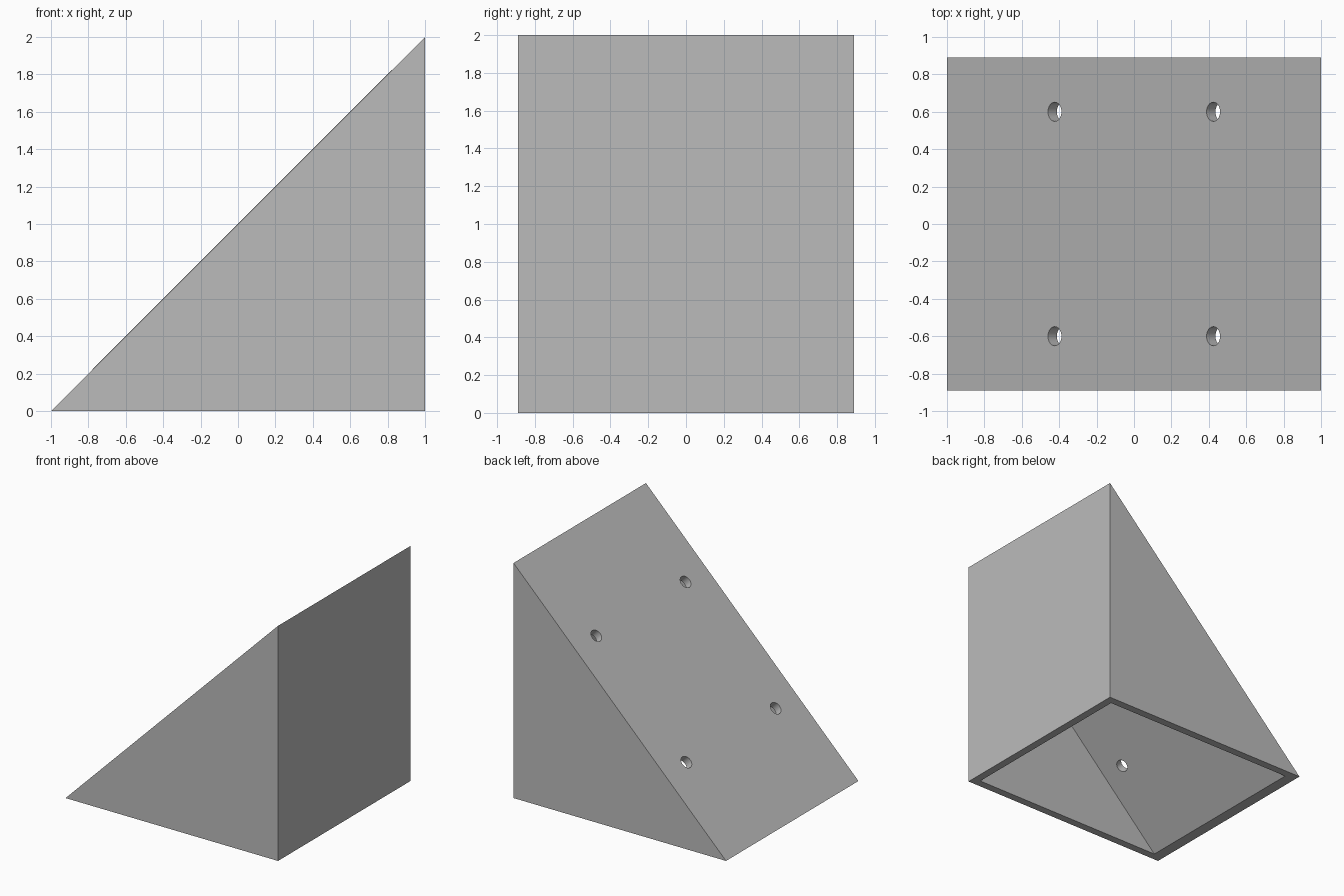
import bpy
import bmesh
import math
from mathutils import Matrix, Vector

cube = bpy.data.objects.get("Cube")
if cube:
    bpy.data.objects.remove(cube, do_unlink=True)

HALF_DEPTH = 0.89
WALL = 0.067
SLOPE_INSET = WALL * math.sqrt(2)   # slope wall measured horizontally
HOLE_RADIUS = 0.051

grey = bpy.data.materials.new("plain grey")
grey.use_nodes = True
colour = (0.5, 0.5, 0.5, 1)
grey.diffuse_color = colour
grey.node_tree.nodes["Principled BSDF"].inputs["Base Color"].default_value = colour


def make_object(name, bm):
    bmesh.ops.recalc_face_normals(bm, faces=bm.faces)
    mesh = bpy.data.meshes.new(name)
    bm.to_mesh(mesh)
    bm.free()
    mesh.materials.append(grey)
    obj = bpy.data.objects.new(name, mesh)
    bpy.context.collection.objects.link(obj)
    return obj


def prism(name, profile, half_depth):
    """Extrude an x-z profile along y."""
    bm = bmesh.new()
    face = bm.faces.new([bm.verts.new((x, -half_depth, z)) for x, z in profile])
    side = bmesh.ops.extrude_face_region(bm, geom=[face])["geom"]
    verts = [v for v in side if isinstance(v, bmesh.types.BMVert)]
    bmesh.ops.translate(bm, verts=verts, vec=(0, 2 * half_depth, 0))
    return make_object(name, bm)


# Solid wedge
wedge = prism("wedge_shell", [(-1, 0), (1, 0), (1, 2)], HALF_DEPTH)

# Cavity, open at the bottom
inner_x = 1 - WALL
floor = -0.1
cavity = prism("cavity_cutter",
               [(-1 + SLOPE_INSET + floor, floor), (inner_x, floor),
                (inner_x, inner_x + 1 - SLOPE_INSET)],
               HALF_DEPTH - WALL)

# Four screw holes square to the slope
bm = bmesh.new()
tilt = Matrix.Rotation(math.radians(-45), 4, 'Y')
for x in (-0.424, 0.424):
    for y in (-0.6, 0.6):
        bmesh.ops.create_cone(
            bm, cap_ends=True, segments=32, radius1=HOLE_RADIUS,
            radius2=HOLE_RADIUS, depth=4 * WALL,
            matrix=Matrix.Translation(Vector((x, y, x + 1))) @ tilt)
holes = make_object("hole_cutter", bm)

# Cut the wedge, then bake the result and drop the cutters
for cutter in (cavity, holes):
    cutter.hide_render = True
    mod = wedge.modifiers.new(cutter.name, 'BOOLEAN')
    mod.operation = 'DIFFERENCE'
    mod.solver = 'EXACT'
    mod.object = cutter

bpy.ops.object.select_all(action='DESELECT')
wedge.select_set(True)
bpy.context.view_layer.objects.active = wedge
for name in [m.name for m in wedge.modifiers]:
    bpy.ops.object.modifier_apply(modifier=name)
for cutter in (cavity, holes):
    bpy.data.objects.remove(cutter, do_unlink=True)

# Smooth hole walls, sharp edges elsewhere
bpy.ops.object.shade_smooth_by_angle(angle=math.radians(30))
